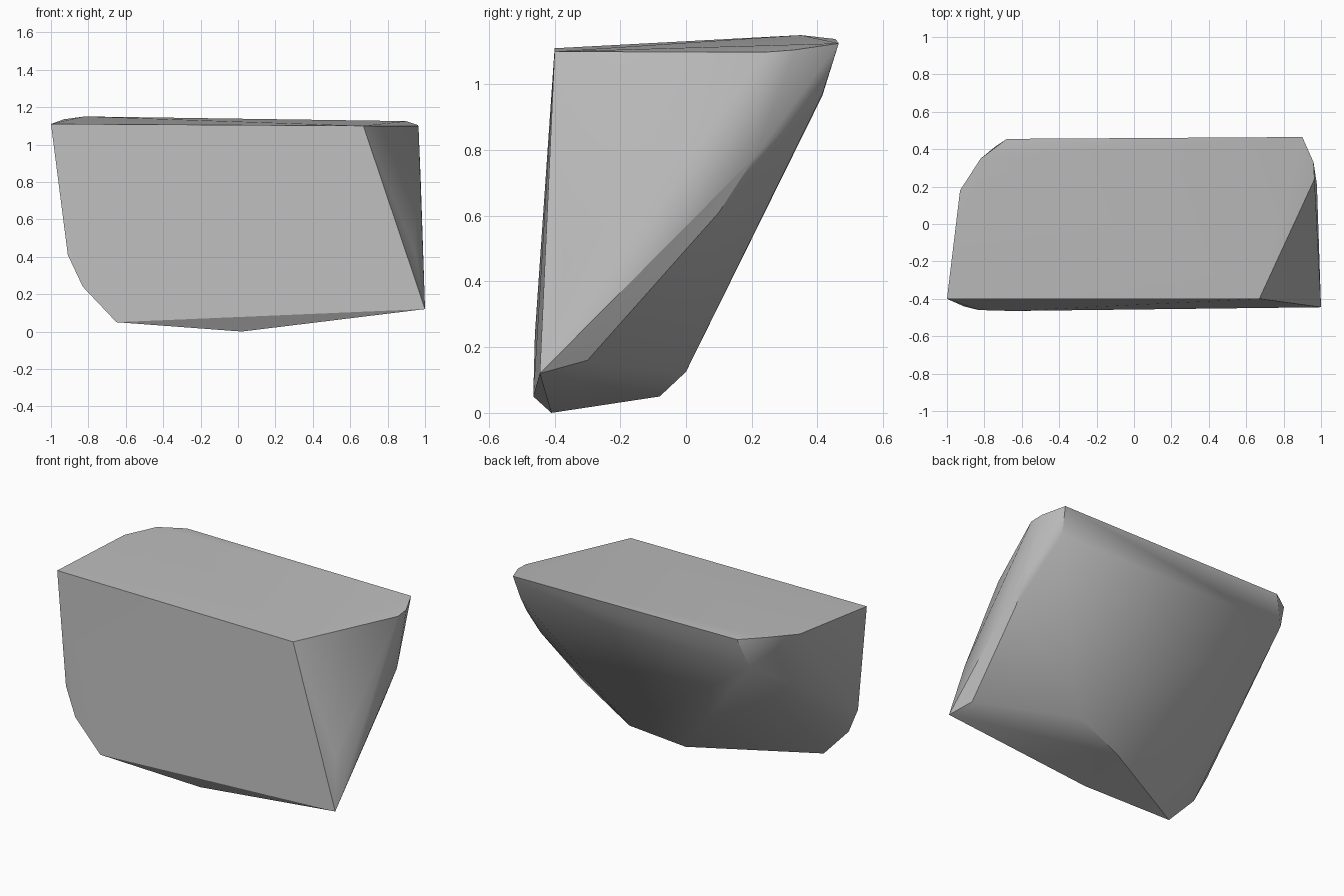
import bpy
import bmesh
import math

cube = bpy.data.objects.get("Cube")
if cube:
    bpy.data.objects.remove(cube, do_unlink=True)

# Stone colour
stone = bpy.data.materials.new("stone_grey")
stone.use_nodes = True
grey = (0.5, 0.5, 0.5, 1)
stone.diffuse_color = grey
stone.node_tree.nodes["Principled BSDF"].inputs["Base Color"].default_value = grey

# Corners of the chipped block, grouped by facet
top_rim = [(-1, -.40, 1.11), (-.93, .18, 1.135), (-.82, .35, 1.15), (-.68, .455, 1.138),
           (.90, .465, 1.125), (.96, .33, 1.105), (.965, .24, 1.098), (.67, -.40, 1.10)]
front_rim = [(-.91, -.44, .41), (-.83, -.46, .24), (-.65, -.465, .05), (1, -.445, .12)]
underside = [(.02, -.41, 0), (.06, -.08, .05), (.40, 0, .125)]
left_side = [(.95, -.30, .16), (.96, .10, .61), (.978, .21, .78), (.945, -.37, .43)]
back = [(.88, .415, .97), (-.74, .415, .965)]

# Wrap the corners into a faceted rock
bm = bmesh.new()
for corner in top_rim + front_rim + underside + left_side + back:
    bm.verts.new(corner)
bmesh.ops.convex_hull(bm, input=bm.verts[:])
bmesh.ops.dissolve_limit(bm, angle_limit=math.radians(2.5), verts=bm.verts[:], edges=bm.edges[:])
bmesh.ops.recalc_face_normals(bm, faces=bm.faces[:])

mesh = bpy.data.meshes.new("rock")
bm.to_mesh(mesh)
bm.free()
mesh.materials.append(stone)
rock = bpy.data.objects.new("rock", mesh)
bpy.context.collection.objects.link(rock)

# Soft facets with crisp main edges
bpy.ops.object.select_all(action="DESELECT")
rock.select_set(True)
bpy.context.view_layer.objects.active = rock
bpy.ops.object.shade_smooth_by_angle(angle=math.radians(30))
